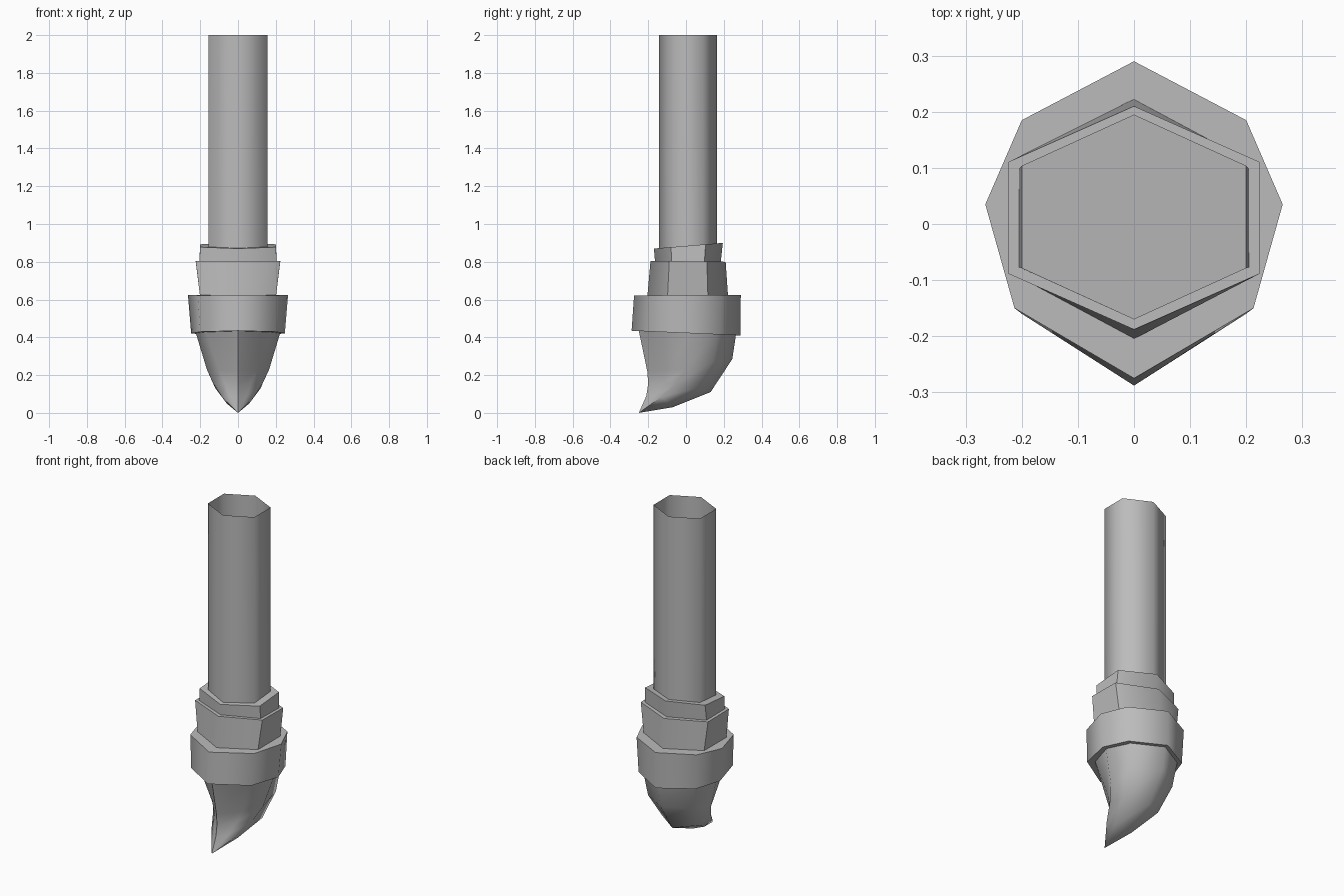
import bpy
import bmesh
import math

cube = bpy.data.objects.get("Cube")
if cube:
    bpy.data.objects.remove(cube, do_unlink=True)

grey = bpy.data.materials.new("plain grey")
grey.use_nodes = True
grey.diffuse_color = (0.5, 0.5, 0.5, 1)
grey.node_tree.nodes["Principled BSDF"].inputs["Base Color"].default_value = (0.5, 0.5, 0.5, 1)


def level(points, front_z, back_z):
    """Lift a half outline (front to back) onto a plane that tilts along y."""
    y0, y1 = points[0][1], points[-1][1]
    return [(x, y, front_z + (back_z - front_z) * (y - y0) / (y1 - y0)) for x, y in points]


def hexagon(half_width, front, back):
    """Half outline of a stretched hexagon with points at front and back."""
    mid, side = (front + back) / 2, (back - front) / 4
    return [(0, front), (half_width, mid - side), (half_width, mid + side), (0, back)]


def loft(name, half_rings, cap_bottom=True, cap_top=True, tip=None):
    """Mirror each half ring, then skin the rings from bottom to top."""
    bm = bmesh.new()
    rings = []
    for half in half_rings:
        full = half + [(-x, y, z) for x, y, z in reversed(half[1:-1])]
        rings.append([bm.verts.new(p) for p in full])
    count = len(rings[0])
    for low, high in zip(rings, rings[1:]):
        for i in range(count):
            j = (i + 1) % count
            bm.faces.new((low[i], low[j], high[j], high[i]))
    if tip:
        end = bm.verts.new(tip)
        for i in range(count):
            bm.faces.new((end, rings[0][(i + 1) % count], rings[0][i]))
    elif cap_bottom:
        bm.faces.new(rings[0][::-1])
    if cap_top:
        bm.faces.new(rings[-1])
    bmesh.ops.recalc_face_normals(bm, faces=bm.faces)
    mesh = bpy.data.meshes.new(name)
    bm.to_mesh(mesh)
    bm.free()
    obj = bpy.data.objects.new(name, mesh)
    bpy.context.collection.objects.link(obj)
    mesh.materials.append(grey)
    bpy.ops.object.select_all(action="DESELECT")
    obj.select_set(True)
    bpy.context.view_layer.objects.active = obj
    bpy.ops.object.shade_smooth_by_angle(angle=math.radians(64))
    return obj


# Hollow shaft, open at the top
shaft = hexagon(0.155, -0.143, 0.165)
loft("shaft", [level(shaft, 0.86, 0.88), level(shaft, 2, 2)], False, False)

# Stepped collars
loft("upper_collar", [level(hexagon(0.206, -0.163, 0.183), 0.79, 0.79),
                      level(hexagon(0.2, -0.17, 0.195), 0.87, 0.9)])
loft("middle_collar", [level(hexagon(0.2, -0.205, 0.223), 0.61, 0.61),
                       level(hexagon(0.224, -0.188, 0.21), 0.805, 0.8)])
wide_low = [(0, -0.288), (0.2, -0.16), (0.248, 0.03), (0.19, 0.18), (0, 0.288)]
wide_high = [(0, -0.275), (0.213, -0.15), (0.265, 0.035), (0.2, 0.185), (0, 0.29)]
loft("wide_collar", [level(wide_low, 0.435, 0.41), level(wide_high, 0.622, 0.625)])

# Pointed spade blade, rings running from just above the tip to the collar
blade_rings = [
    [(0, -0.21, 0.09), (0.045, -0.165, 0.088), (0.085, -0.13, 0.085), (0.06, -0.09, 0.05), (0, -0.07, 0.03)],
    [(0, -0.2, 0.155), (0.07, -0.12, 0.155), (0.13, -0.05, 0.155), (0.12, 0.06, 0.13), (0, 0.13, 0.11)],
    [(0, -0.205, 0.22), (0.1, -0.1, 0.225), (0.165, 0, 0.23), (0.155, 0.14, 0.27), (0, 0.245, 0.285)],
    level([(0, -0.253), (0.175, -0.13), (0.228, 0.03), (0.17, 0.17), (0, 0.267)], 0.45, 0.43),
]
loft("blade", blade_rings, tip=(0, -0.25, 0))
